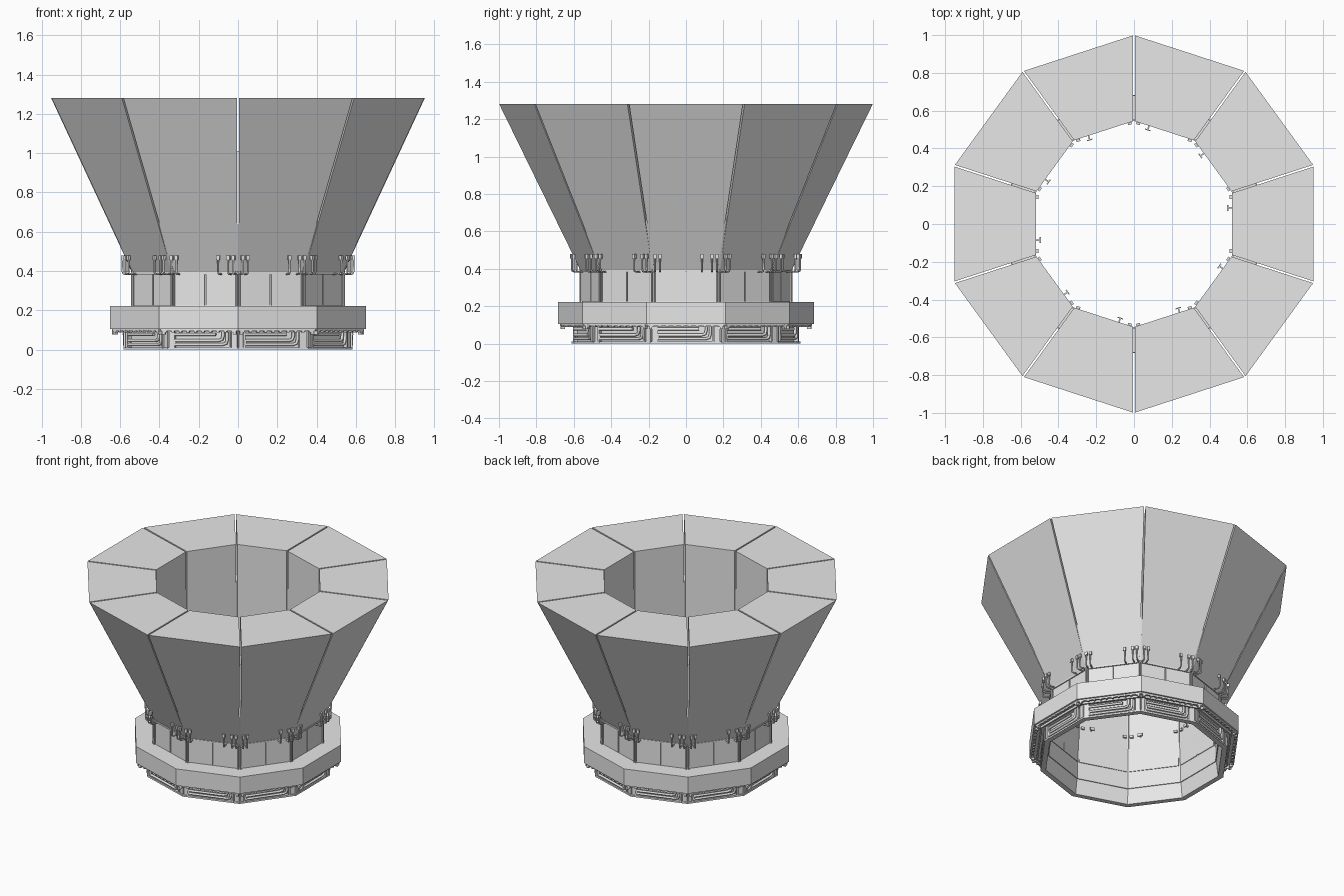
import bpy, bmesh, math
from mathutils import Vector, Matrix

SIDES = 10
TAN = math.tan(math.pi / SIDES)
COS = math.cos(math.pi / SIDES)

cube = bpy.data.objects.get("Cube")
if cube:
    bpy.data.objects.remove(cube, do_unlink=True)

grey = bpy.data.materials.new("light_grey")
grey.use_nodes = True
grey.diffuse_color = (0.8, 0.8, 0.8, 1)
grey.node_tree.nodes["Principled BSDF"].inputs["Base Color"].default_value = (0.8, 0.8, 0.8, 1)


def frame(k):
    """Facet frame: local x runs along the facet, local y points outward."""
    angle = math.radians(-90) + (k + 0.5) * math.tau / SIDES
    return Matrix.Rotation(angle - math.pi / 2, 4, 'Z') @ Matrix.Scale(-1, 4, (1, 0, 0))


def finish(name, bm):
    bmesh.ops.recalc_face_normals(bm, faces=bm.faces)
    mesh = bpy.data.meshes.new(name)
    bm.to_mesh(mesh)
    bm.free()
    mesh.materials.append(grey)
    obj = bpy.data.objects.new(name, mesh)
    bpy.context.collection.objects.link(obj)
    return obj


def prism(bm, left, right):
    a = [bm.verts.new(p) for p in left]
    b = [bm.verts.new(p) for p in right]
    n = len(a)
    for i in range(n):
        j = (i + 1) % n
        bm.faces.new((a[i], a[j], b[j], b[i]))
    bm.faces.new(a[::-1])
    bm.faces.new(b)


def segments(name, profile, gap):
    """Ten mitred segments of a closed (apothem, z) profile."""
    bm = bmesh.new()
    for k in range(SIDES):
        m = frame(k)
        sides = [[m @ Vector((s * (d * TAN - gap / 2), d, z)) for d, z in profile]
                 for s in (-1, 1)]
        prism(bm, *sides)
    return finish(name, bm)


def ring(name, profile):
    """Continuous ten-sided ring of a closed (apothem, z) profile."""
    bm = bmesh.new()
    loops = []
    for k in range(SIDES):
        m = frame(k)
        loops.append([bm.verts.new(m @ Vector((d * TAN, d, z))) for d, z in profile])
    n = len(profile)
    for k in range(SIDES):
        a, b = loops[k], loops[(k + 1) % SIDES]
        for i in range(n):
            j = (i + 1) % n
            bm.faces.new((a[i], a[j], b[j], b[i]))
    return finish(name, bm)


def boxes(name, specs):
    """Repeat boxes (centre, size) on every facet."""
    bm = bmesh.new()
    for k in range(SIDES):
        for centre, size in specs:
            m = frame(k) @ Matrix.Translation(centre) @ Matrix.Diagonal((*size, 1))
            bmesh.ops.create_cube(bm, size=1, matrix=m)
    return finish(name, bm)


def tubes(name, paths, radius):
    """Repeat round tubes along local paths on every facet."""
    curve = bpy.data.curves.new(name, 'CURVE')
    curve.dimensions = '3D'
    curve.bevel_depth = radius
    curve.bevel_resolution = 1
    curve.use_fill_caps = True
    for k in range(SIDES):
        m = frame(k)
        for path in paths:
            sp = curve.splines.new('POLY')
            sp.points.add(len(path) - 1)
            for pt, p in zip(sp.points, path):
                pt.co = (*(m @ Vector(p)), 1)
    curve.materials.append(grey)
    obj = bpy.data.objects.new(name, curve)
    bpy.context.collection.objects.link(obj)
    return obj


def bend(corner, r, start, end):
    """Path from start to end round a soft corner."""
    c, a, b = Vector(corner), Vector(start), Vector(end)
    p = c + (a - c).normalized() * r
    q = c + (b - c).normalized() * r
    mid = (p + q) / 2 * 0.45 + c * 0.55
    return [a, p, mid, q, b]


# Flared petals with narrow slits between them
segments("flared_petals", [(0.537, 0.39), (0.951, 1.28), (0.519, 1.28), (0.519, 0.39)], 0.01)

# Thin webs closing the lower part of each slit
bm = bmesh.new()
web = [(0.55, 0.39), (0.565, 0.39), (0.68, 0.64), (0.68, 1.01), (0.55, 1.01)]
for k in range(SIDES):
    m = Matrix.Rotation(math.pi / 2 + k * math.tau / SIDES, 4, 'Z')
    prism(bm, *[[m @ Vector((r, t, z)) for r, z in web] for t in (-0.007, 0.007)])
finish("slit_webs", bm)

# Neck, collar and lower skirt
ring("inner_shell", [(0.562, 0.0), (0.562, 0.11), (0.528, 0.23), (0.528, 0.39),
                     (0.519, 0.39), (0.535, 0.11), (0.548, 0.0)])
ring("collar", [(0.53, 0.105), (0.651, 0.105), (0.651, 0.222), (0.53, 0.222)])
ring("neck_top_rim", [(0.524, 0.383), (0.542, 0.383), (0.542, 0.394), (0.524, 0.394)])

# Two cladding panels on each neck facet
boxes("neck_panels", [((s * 0.083, 0.53, 0.303), (0.158, 0.012, 0.158)) for s in (-1, 1)])

# Paired posts beside every neck corner
half = 0.535 * TAN
tubes("neck_corner_posts", [[(s * (half - 0.006), 0.54, 0.222), (s * (half - 0.006), 0.54, 0.4)]
                            for s in (-1, 1)], 0.005)

# Upright brackets around the foot of the petals: two at each corner, one per facet
spots = [-half + 0.008, -half + 0.035, half - 0.035, half - 0.008, 0.085]
tubes("bracket_posts", [bend((u, 0.588, 0.385), 0.012, (u, 0.53, 0.385), (u, 0.588, 0.475))
                        for u in spots], 0.005)
boxes("bracket_heads", [((u, 0.588, 0.467), (0.017, 0.014, 0.022)) for u in spots])
boxes("bracket_inner_pads", [((u, 0.512, 0.47), (0.022, 0.012, 0.016))
                             for u in (-half + 0.03, half - 0.03)]
      + [((0.085, 0.508, 0.47), (0.008, 0.03, 0.012)),
         ((0.085, 0.496, 0.47), (0.03, 0.006, 0.02))])

# Rails and clips beneath the collar
ring("collar_outer_rail", [(0.628, 0.094), (0.64, 0.094), (0.64, 0.105), (0.628, 0.105)])
ring("collar_inner_rail", [(0.598, 0.09), (0.608, 0.09), (0.608, 0.105), (0.598, 0.105)])
boxes("rail_clips", [((-0.18 + i * 0.04, 0.634, 0.094), (0.012, 0.016, 0.012)) for i in range(10)]
      + [((s * 0.19, 0.632, 0.09), (0.014, 0.02, 0.026)) for s in (-1, 1)])

# Skirt corner plates and bottom rim
boxes("skirt_corner_plates", [((s * 0.168, 0.565, 0.055), (0.03, 0.022, 0.1)) for s in (-1, 1)])
ring("bottom_rim", [(0.55, 0.0), (0.582, 0.0), (0.582, 0.012), (0.55, 0.012)])

# Nested pipe runs on every skirt facet, turning up at one end
pipes = []
for end, z, start in ((0.13, 0.026, -0.15), (0.108, 0.046, -0.15)):
    pipes.append(bend((end, 0.578, z), 0.025, (start, 0.578, z), (end, 0.578, 0.105)))
pipes.append([(-0.15, 0.578, 0.026), (-0.15, 0.578, 0.046)])
pipes.append([(-0.15, 0.58, 0.078), (0.07, 0.58, 0.078)])
pipe_obj = tubes("skirt_pipes", pipes, 0.0085)
boxes("pipe_brackets", [((u, 0.572, 0.05), (0.01, 0.022, 0.09)) for u in (-0.155, 0.145)])
